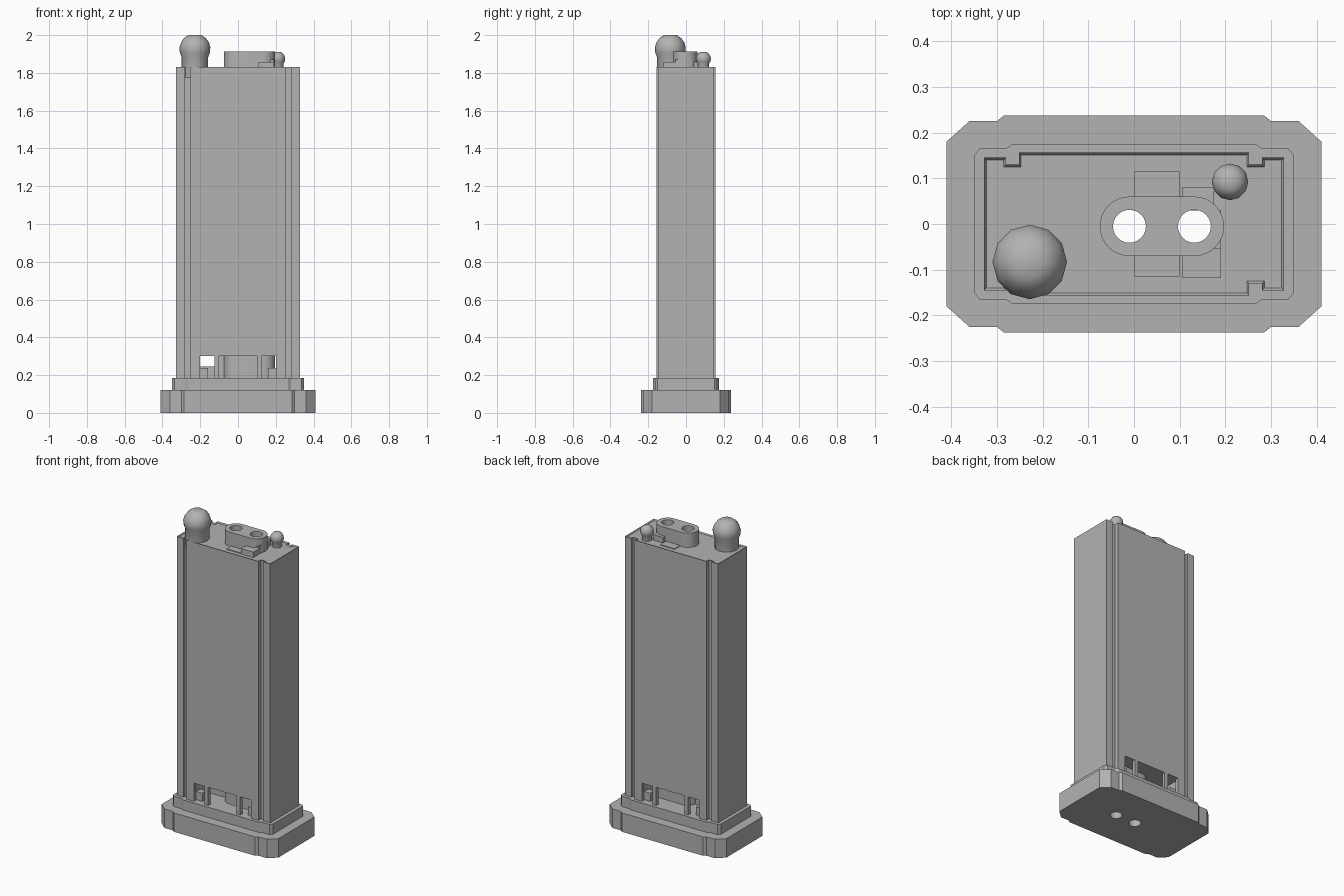
import bpy, bmesh, math

if "Cube" in bpy.data.objects:
    bpy.data.objects.remove(bpy.data.objects["Cube"], do_unlink=True)

grey = bpy.data.materials.new("concrete_grey")
grey.use_nodes = True
COLOUR = (0.45, 0.45, 0.45, 1)
grey.diffuse_color = COLOUR
grey.node_tree.nodes["Principled BSDF"].inputs["Base Color"].default_value = COLOUR


def finish(name, bm, smooth=False):
    bmesh.ops.recalc_face_normals(bm, faces=bm.faces[:])
    mesh = bpy.data.meshes.new(name)
    bm.to_mesh(mesh)
    bm.free()
    mesh.materials.append(grey)
    obj = bpy.data.objects.new(name, mesh)
    bpy.context.collection.objects.link(obj)
    if smooth:
        bpy.ops.object.select_all(action='DESELECT')
        obj.select_set(True)
        bpy.context.view_layer.objects.active = obj
        bpy.ops.object.shade_smooth_by_angle(angle=math.radians(40))
    return obj


def prism(name, outline, z0, z1, rim=None, smooth=False):
    """Extrude an outline; rim = (width, depth) sinks the top inside a lip."""
    bm = bmesh.new()
    face = bm.faces.new([bm.verts.new((x, y, z0)) for x, y in outline])
    geom = bmesh.ops.extrude_face_region(bm, geom=[face])["geom"]
    bmesh.ops.translate(bm, vec=(0, 0, z1 - z0),
                        verts=[g for g in geom if isinstance(g, bmesh.types.BMVert)])
    bmesh.ops.recalc_face_normals(bm, faces=bm.faces[:])
    if rim:
        top = max(bm.faces, key=lambda f: f.calc_center_median().z)
        bmesh.ops.inset_region(bm, faces=[top], thickness=rim[0], use_even_offset=True)
        bmesh.ops.translate(bm, verts=top.verts[:], vec=(0, 0, -rim[1]))
    return finish(name, bm, smooth)


def box(name, x0, x1, y0, y1, z0, z1):
    return prism(name, [(x0, y0), (x1, y0), (x1, y1), (x0, y1)], z0, z1)


def four_way(quarter):
    """Mirror a quarter outline, listed from +x round to +y, into a full loop."""
    half = quarter + [(-x, y) for x, y in reversed(quarter)]
    return half + [(-x, -y) for x, y in half]


def arc(cx, cy, r, start, end, steps):
    angles = [math.radians(start + (end - start) * i / steps) for i in range(steps + 1)]
    return [(cx + r * math.cos(a), cy + r * math.sin(a)) for a in angles]


def cut(obj, cutters):
    for cutter in cutters:
        mod = obj.modifiers.new("cut", 'BOOLEAN')
        mod.operation, mod.solver, mod.object = 'DIFFERENCE', 'EXACT', cutter
        bpy.context.view_layer.objects.active = obj
        bpy.ops.object.modifier_apply(modifier=mod.name)


def domed_post(name, x, y, z0, post_r, ball_r, ball_z, sides):
    """Lathe a round post that carries a flattened ball."""
    profile = [(post_r, z0)] + arc(0, ball_z, ball_r, -math.degrees(math.acos(post_r / ball_r)), 65, 5)
    bm = bmesh.new()
    rings = [[bm.verts.new((x + px, y + py, z)) for px, py in
              arc(0, 0, r, 0, 360 - 360 / sides, sides - 1)] for r, z in profile]
    for low, high in zip(rings, rings[1:]):
        for i in range(sides):
            j = (i + 1) % sides
            bm.faces.new((low[i], low[j], high[j], high[i]))
    bm.faces.new(rings[-1])
    bm.faces.new(rings[0])
    return finish(name, bm, smooth=True)


# Stepped base
LEDGE, ROOF = 0.185, 1.83
base = prism("base", four_way([(0.41, 0.18), (0.36, 0.225), (0.3, 0.225), (0.285, 0.237)]), 0, 0.12)
plinth = prism("plinth", four_way([(0.35, 0.15), (0.337, 0.165), (0.28, 0.165), (0.265, 0.175)]), 0.12, LEDGE)

# Tower with four vertical grooves and a thin roof lip
tower = prism("tower", four_way([(0.328, 0.145), (0.28, 0.145), (0.28, 0.13),
                                 (0.252, 0.13), (0.252, 0.156)]), LEDGE, ROOF, rim=(0.005, 0.008))

# Central core with two round shafts
SHAFTS, CORE_Y = (-0.01, 0.132), -0.005
core = prism("core", arc(SHAFTS[1], CORE_Y, 0.065, -90, 90, 16) + arc(SHAFTS[0], CORE_Y, 0.065, 90, 270, 16),
             LEDGE, 1.913, smooth=True)

# Roof plates and plant boxes
plate = box("roof_plate", 0, 0.1, -0.115, 0.115, 1.81, 1.827)
low_box = box("roof_box", 0.105, 0.19, -0.118, -0.055, 1.81, 1.857)
back_box = box("roof_box_back", 0.105, 0.175, 0.03, 0.08, 1.81, 1.857)
side_box = box("roof_box_side", 0.15, 0.19, -0.055, 0.03, 1.81, 1.87)

# Ground floor openings, hollow lobby and shafts
openings = [box("opening_cutter", a, b, -0.3, 0.3, 0.15, 0.3)
            for a, b in ((-0.2, -0.125), (-0.1, 0.1), (0.125, 0.2))]
lobby = box("lobby_cutter", -0.215, 0.215, -0.135, 0.135, 0.14, 0.302)
shafts = [prism("shaft_cutter", arc(x, CORE_Y, 0.036, 0, 345, 23), -0.1, 2.1) for x in SHAFTS]
cut(tower, openings + [lobby])
for part in (base, plinth, tower, core, plate, side_box):
    cut(part, shafts)
for cutter in openings + [lobby] + shafts:
    bpy.data.objects.remove(cutter, do_unlink=True)

# Lobby fittings
for side, s in (("left", 1), ("right", -1)):
    x0, x1 = sorted((s * 0.16, s * 0.205))
    for end, e in (("front", -1), ("back", 1)):
        y0, y1 = sorted((e * 0.09, e * 0.13))
        box(f"lobby_block_{side}_{end}", x0, x1, y0, y1, LEDGE, 0.237)
box("lobby_partition", -0.125, -0.065, -0.01, 0.01, LEDGE, 0.302)
box("lobby_counter", -0.215, -0.125, -0.01, 0.01, LEDGE, 0.245)

# Domed posts on the roof
domed_post("large_dome", -0.228, -0.083, 1.775, 0.07, 0.082, 1.9257, 12)
domed_post("small_dome", 0.21, 0.092, 1.81, 0.03, 0.04, 1.874, 12)
